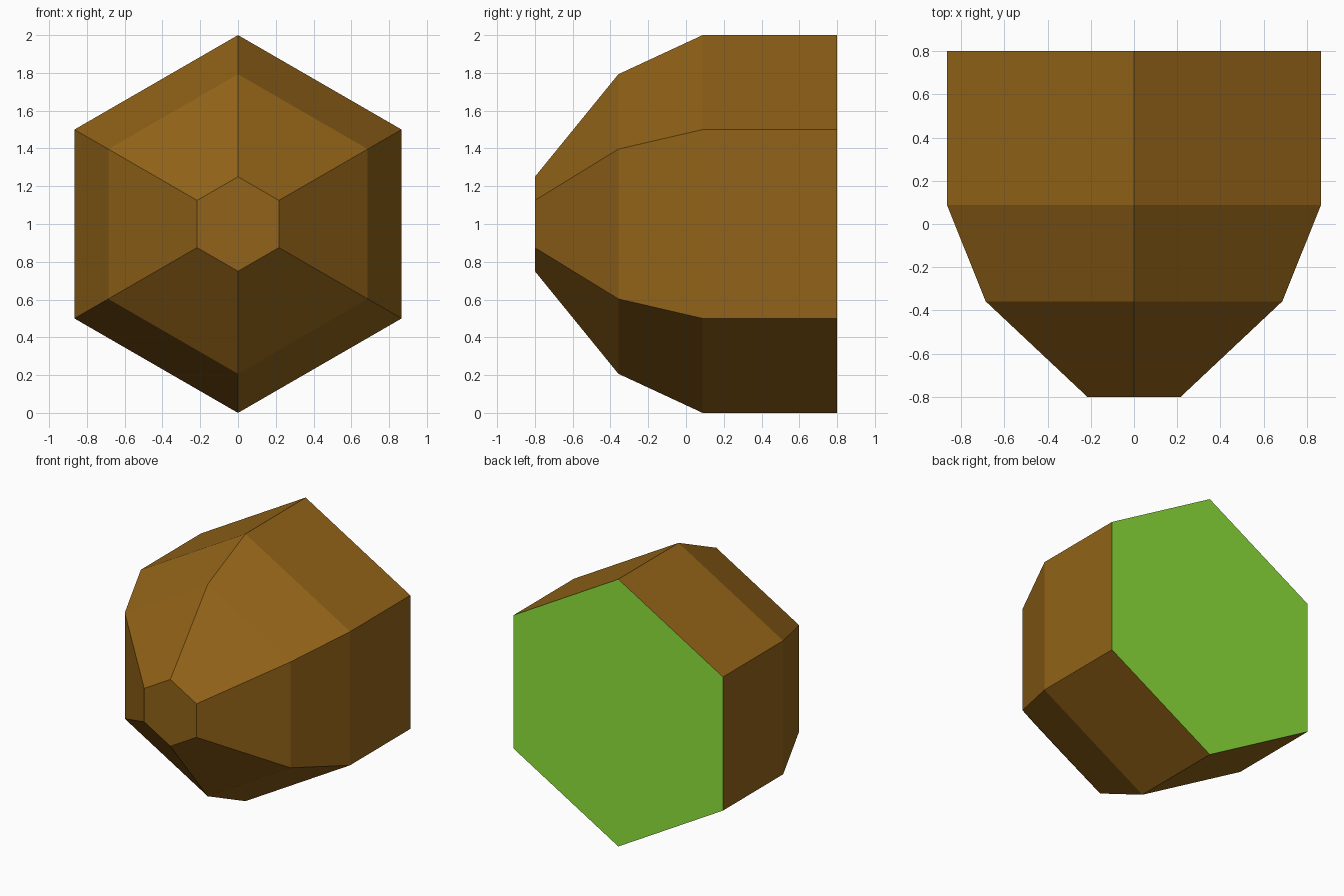
import bpy, bmesh, math

if "Cube" in bpy.data.objects:
    bpy.data.objects.remove(bpy.data.objects["Cube"])


def flat_material(name, rgb):
    m = bpy.data.materials.new(name)
    m.diffuse_color = (*rgb, 1.0)
    m.use_nodes = True
    m.node_tree.nodes["Principled BSDF"].inputs["Base Color"].default_value = m.diffuse_color
    return m


soil = flat_material("soil_brown", (0.286, 0.124, 0.009))
grass = flat_material("grass_green", (0.265, 0.752, 0.042))

# Hexagonal rings along y: (y, radius), tapering towards the front
RINGS = [(0.8, 1.0), (0.088, 1.0), (-0.358, 0.793), (-0.8, 0.25)]
SIDES = 6

bm = bmesh.new()
loops = []
for y, r in RINGS:
    loops.append([bm.verts.new((r * math.sin(i * math.tau / SIDES), y,
                                1 + r * math.cos(i * math.tau / SIDES)))
                  for i in range(SIDES)])

# Side walls
for a, b in zip(loops, loops[1:]):
    for i in range(SIDES):
        j = (i + 1) % SIDES
        bm.faces.new((a[i], a[j], b[j], b[i]))

# Grass cap at the back, small soil tip at the front
cap = bm.faces.new(loops[0])
bm.faces.new(loops[-1])
cap.material_index = 1
bmesh.ops.recalc_face_normals(bm, faces=bm.faces)

mesh = bpy.data.meshes.new("hex_ground_tile")
bm.to_mesh(mesh)
bm.free()
mesh.materials.append(soil)
mesh.materials.append(grass)
tile = bpy.data.objects.new("hex_ground_tile", mesh)
bpy.context.collection.objects.link(tile)
